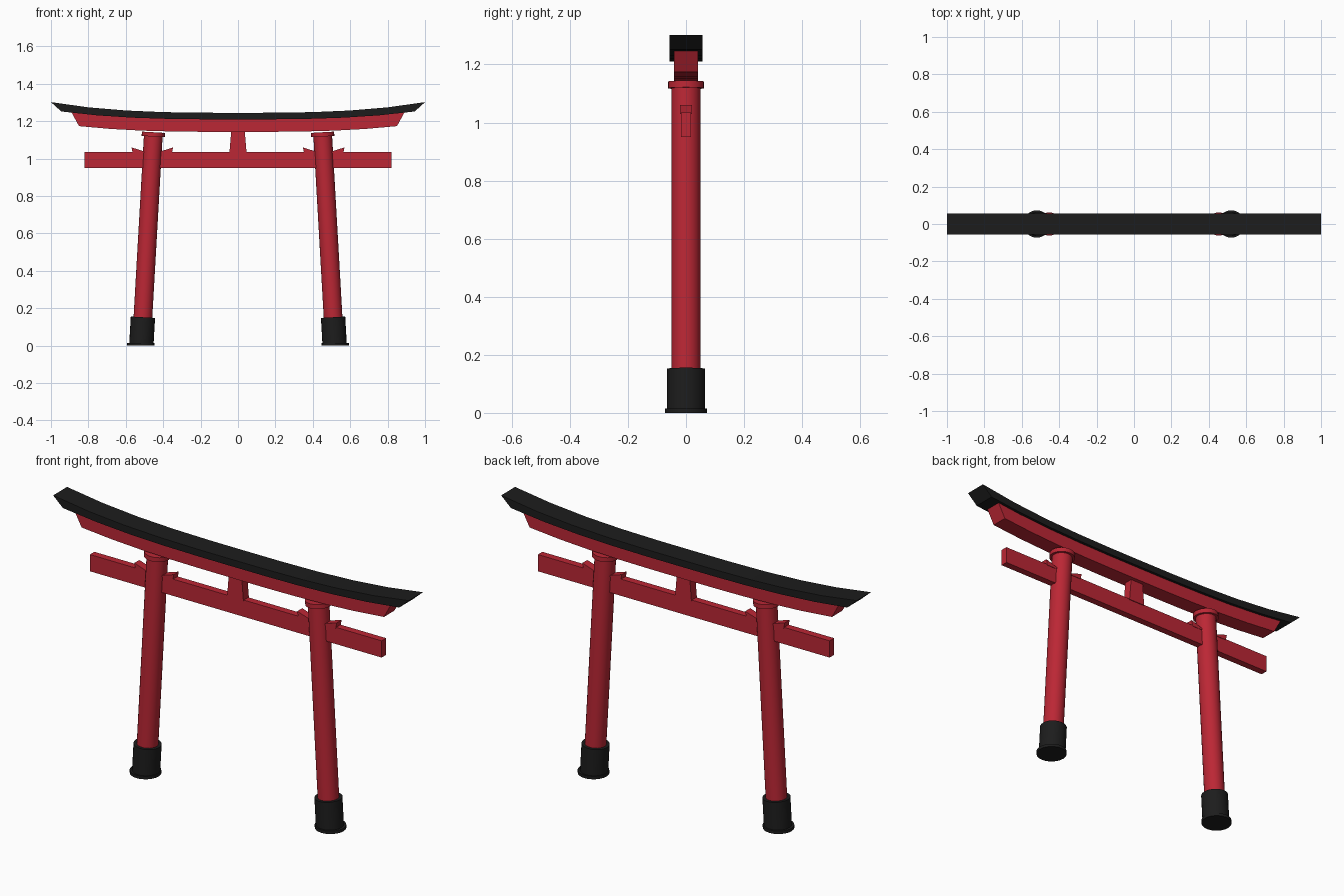
import bpy, bmesh, math
from mathutils import Vector

if "Cube" in bpy.data.objects:
    bpy.data.objects.remove(bpy.data.objects["Cube"])


def material(name, rgb):
    m = bpy.data.materials.new(name)
    m.diffuse_color = (*rgb, 1)
    m.use_nodes = True
    m.node_tree.nodes["Principled BSDF"].inputs["Base Color"].default_value = m.diffuse_color
    return m


RED = material("red_paint", (0.5, 0.02, 0.035))
BLACK = material("black_paint", (0.012, 0.012, 0.012))


def finish(name, bm, mat):
    bmesh.ops.recalc_face_normals(bm, faces=bm.faces)
    mesh = bpy.data.meshes.new(name)
    bm.to_mesh(mesh)
    bm.free()
    mesh.materials.append(mat)
    ob = bpy.data.objects.new(name, mesh)
    bpy.context.collection.objects.link(ob)
    return ob


def prism(name, outline, half_y, mat):
    """Extrude an x-z outline symmetrically along y."""
    bm = bmesh.new()
    face = bm.faces.new([bm.verts.new((x, -half_y, z)) for x, z in outline])
    ext = bmesh.ops.extrude_face_region(bm, geom=[face])["geom"]
    verts = [v for v in ext if isinstance(v, bmesh.types.BMVert)]
    bmesh.ops.translate(bm, verts=verts, vec=(0, 2 * half_y, 0))
    return finish(name, bm, mat)


def curved_beam(name, top, bottom, half_y, mat, steps=10):
    """Beam with upswept ends; top and bottom are (half length, z, rise)."""
    bm = bmesh.new()
    rings = []
    for i in range(steps + 1):
        t = 2 * i / steps - 1
        ring = []
        for (half, z, rise), ys in ((bottom, (-1, 1)), (top, (1, -1))):
            x = half * t
            for s in ys:
                ring.append(bm.verts.new((x, s * half_y, z + rise * abs(x) ** 3)))
        rings.append(ring)
    for a, b in zip(rings, rings[1:]):
        for k in range(4):
            n = (k + 1) % 4
            bm.faces.new((a[k], a[n], b[n], b[k]))
    bm.faces.new(rings[0])
    bm.faces.new(rings[-1])
    return finish(name, bm, mat)


def cylinder(name, p, q, radius, mat):
    p, q = Vector(p), Vector(q)
    axis = q - p
    bpy.ops.mesh.primitive_cylinder_add(
        vertices=24, radius=radius, depth=axis.length, location=(p + q) / 2,
        rotation=axis.to_track_quat("Z", "Y").to_euler())
    ob = bpy.context.object
    ob.name = name
    ob.data.materials.append(mat)
    bpy.ops.object.shade_smooth_by_angle(angle=math.radians(30))


# Upper beams
curved_beam("top_rail", (1.0, 1.245, 0.057), (0.945, 1.21, 0.05), 0.056, BLACK)
curved_beam("under_rail", (0.89, 1.212, 0.05), (0.85, 1.143, 0.05), 0.042, RED)

# Lower beam and centre strut
prism("tie_beam", [(-0.82, 0.95), (0.82, 0.95), (0.82, 1.035), (-0.82, 1.035)], 0.018, RED)
prism("centre_strut", [(-0.046, 1.03), (0.046, 1.03), (0.036, 1.15), (-0.036, 1.15)], 0.022, RED)

# Leaning pillars with sleeve, foot, collar and wedges
for side, s in (("left", -1), ("right", 1)):
    def on_axis(z):
        return (s * (0.517 - 0.057 * z), 0, z)

    cylinder(side + "_pillar", on_axis(0.01), on_axis(1.135), 0.05, RED)
    cylinder(side + "_sleeve", on_axis(0.008), on_axis(0.152), 0.065, BLACK)
    cylinder(side + "_foot", (s * 0.52, 0, 0), (s * 0.52, 0, 0.015), 0.073, BLACK)
    cylinder(side + "_collar", on_axis(1.118), on_axis(1.141), 0.062, RED)
    mid = 0.458
    for part, d in (("inner", -1), ("outer", 1)):
        outline = [(0.03, 1.03), (0.105, 1.03), (0.111, 1.06), (0.03, 1.034)]
        prism(f"{side}_{part}_wedge",
              [(s * (mid + d * x), z) for x, z in outline], 0.02, RED)
